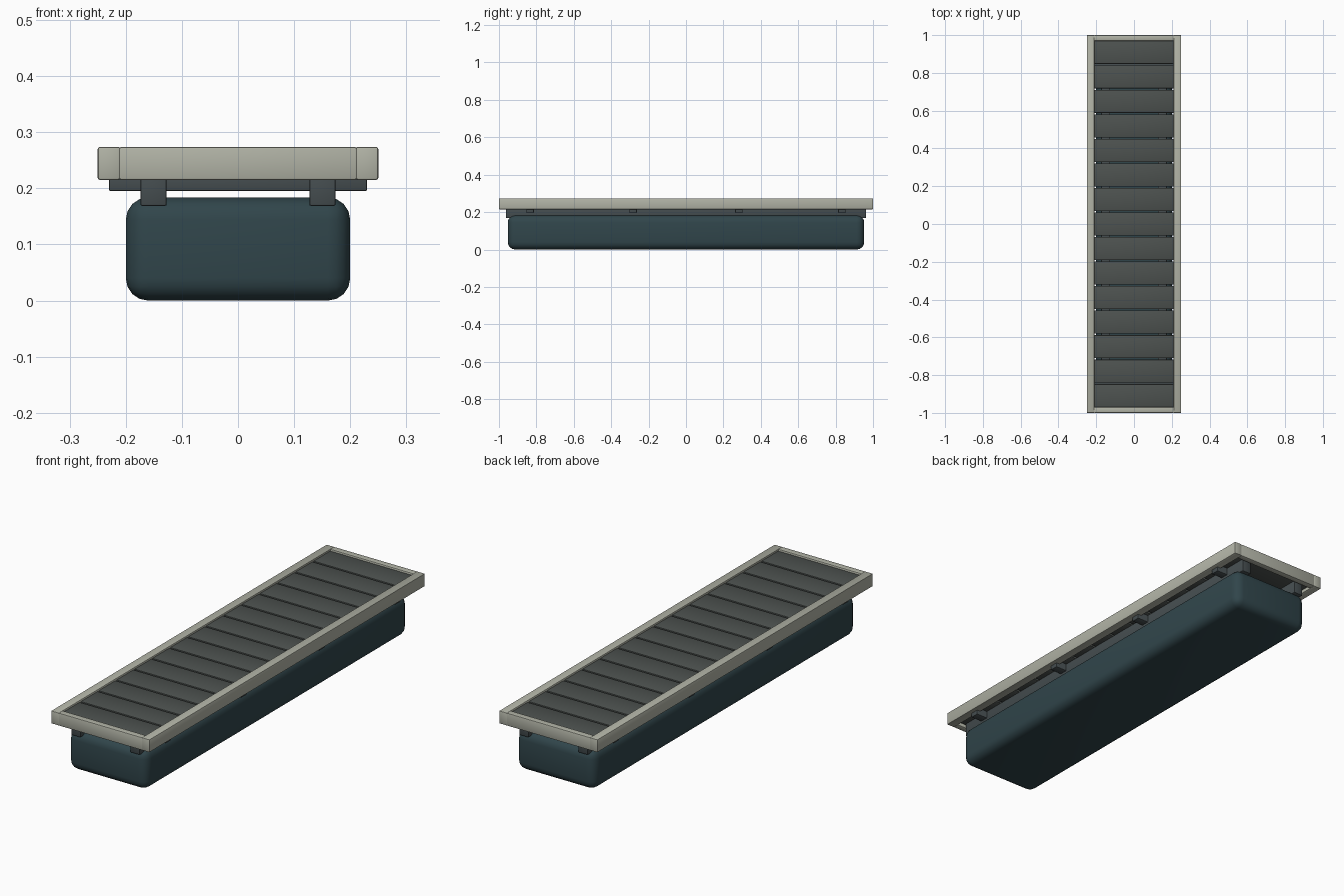
import bpy

if "Cube" in bpy.data.objects:
    bpy.data.objects.remove(bpy.data.objects["Cube"])


def material(name, rgb):
    m = bpy.data.materials.new(name)
    m.diffuse_color = (*rgb, 1)
    m.use_nodes = True
    m.node_tree.nodes["Principled BSDF"].inputs["Base Color"].default_value = m.diffuse_color
    return m


FLOAT = material("dark_teal_plastic", (0.03, 0.06, 0.07))
TRIM = material("pale_grey_trim", (0.44, 0.45, 0.38))
DECK = material("dark_decking", (0.075, 0.085, 0.08))
STEEL = material("dark_steel", (0.06, 0.075, 0.08))


def box(name, x, y, z, mat, bevel, segments=2):
    """Bevelled box from (min, max) pairs on each axis."""
    spans = (x, y, z)
    bpy.ops.mesh.primitive_cube_add(size=1, location=[(a + b) / 2 for a, b in spans])
    ob = bpy.context.object
    ob.name = name
    ob.scale = [b - a for a, b in spans]
    bpy.ops.object.transform_apply(location=False, rotation=False, scale=True)
    ob.data.materials.append(mat)
    mod = ob.modifiers.new("edge_rounding", "BEVEL")
    mod.width = bevel
    mod.segments = segments
    bpy.ops.object.modifier_apply(modifier=mod.name)
    bpy.ops.object.shade_smooth_by_angle()
    return ob


# Pontoon float
box("pontoon_float", (-0.2, 0.2), (-0.953, 0.953), (0, 0.184), FLOAT, 0.04, 4)

# Stringers lying on the float, and the outer frame
for side, s in (("left", -1), ("right", 1)):
    box(f"{side}_stringer", sorted((s * 0.127, s * 0.174)), (-0.962, 0.962),
        (0.169, 0.23), STEEL, 0.003)
    box(f"{side}_side_rail", sorted((s * 0.21, s * 0.25)), (-1, 1),
        (0.215, 0.274), TRIM, 0.004)
for end, s in (("front", -1), ("back", 1)):
    box(f"{end}_end_rail", (-0.212, 0.212), sorted((s * 0.97, s * 1.0)),
        (0.215, 0.274), TRIM, 0.004)

# Cross beams under the deck
for i, y in enumerate((-0.834, -0.283, 0.283, 0.834)):
    box(f"cross_beam_{i + 1}", (-0.23, 0.23), (y - 0.02, y + 0.02),
        (0.195, 0.23), STEEL, 0.003)

# Deck planks with narrow gaps
COUNT, HALF, GAP = 15, 0.97, 0.008
pitch = (2 * HALF + GAP) / COUNT
for i in range(COUNT):
    y = -HALF + i * pitch
    box(f"deck_plank_{i + 1}", (-0.211, 0.211), (y, y + pitch - GAP),
        (0.23, 0.266), DECK, 0.002)
